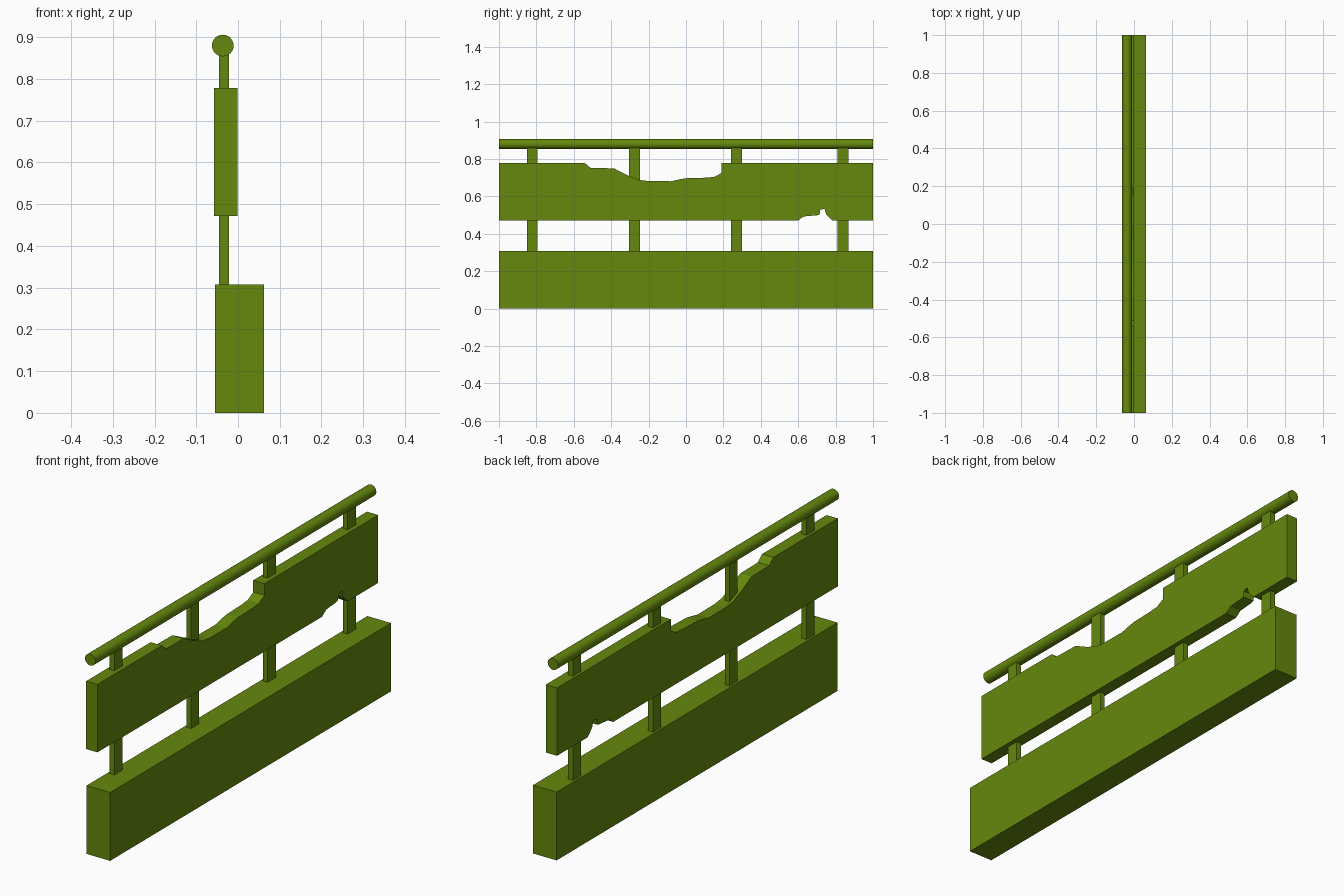
import bpy, bmesh, math

if "Cube" in bpy.data.objects:
    bpy.data.objects.remove(bpy.data.objects["Cube"])

green = bpy.data.materials.new("olive_green")
green.diffuse_color = (0.13, 0.25, 0.004, 1)
green.use_nodes = True
green.node_tree.nodes["Principled BSDF"].inputs["Base Color"].default_value = green.diffuse_color


def make_object(name, bm):
    bmesh.ops.recalc_face_normals(bm, faces=bm.faces)
    mesh = bpy.data.meshes.new(name)
    bm.to_mesh(mesh)
    bm.free()
    mesh.materials.append(green)
    obj = bpy.data.objects.new(name, mesh)
    bpy.context.collection.objects.link(obj)
    return obj


def extrude_profile(name, profile, x0, x1):
    """Solid from a (y, z) outline, extruded along x."""
    bm = bmesh.new()
    face = bm.faces.new([bm.verts.new((x0, y, z)) for y, z in profile])
    side = bmesh.ops.extrude_face_region(bm, geom=[face])
    verts = [v for v in side["geom"] if isinstance(v, bmesh.types.BMVert)]
    bmesh.ops.translate(bm, verts=verts, vec=(x1 - x0, 0, 0))
    return make_object(name, bm)


def box(name, x0, x1, y0, y1, z0, z1):
    return extrude_profile(name, [(y0, z0), (y1, z0), (y1, z1), (y0, z1)], x0, x1)


# Heavy lower beam
box("base_beam", -0.055, 0.0625, -1, 1, 0, 0.308)

# Broken upper board: chipped lower edge, then the worn dip in the top edge
board = [
    (-1, 0.472), (0.60, 0.472), (0.63, 0.493), (0.70, 0.499), (0.714, 0.503),
    (0.718, 0.528), (0.74, 0.535), (0.75, 0.503), (0.765, 0.488), (0.782, 0.472),
    (1, 0.472), (1, 0.778),
    (0.19, 0.778), (0.19, 0.725), (0.15, 0.704), (0.10, 0.700), (0.0, 0.697),
    (-0.03, 0.692), (-0.08, 0.681), (-0.20, 0.682), (-0.25, 0.688),
    (-0.31, 0.712), (-0.385, 0.750), (-0.51, 0.752), (-0.54, 0.778), (-1, 0.778),
]
extrude_profile("broken_board", board, -0.057, -0.001)

# Upright posts running from the beam to the rail
for i, y in enumerate((-0.822, -0.275, 0.27, 0.84)):
    box(f"post_{i + 1}", -0.045, -0.021, y - 0.029, y + 0.029, 0.30, 0.87)

# Round top rail
bpy.ops.mesh.primitive_cylinder_add(vertices=24, radius=0.026, depth=2,
                                    location=(-0.0365, 0, 0.88),
                                    rotation=(math.pi / 2, 0, 0))
rail = bpy.context.object
rail.name = "top_rail"
rail.data.materials.append(green)
bpy.ops.object.shade_smooth_by_angle(angle=math.radians(40))
